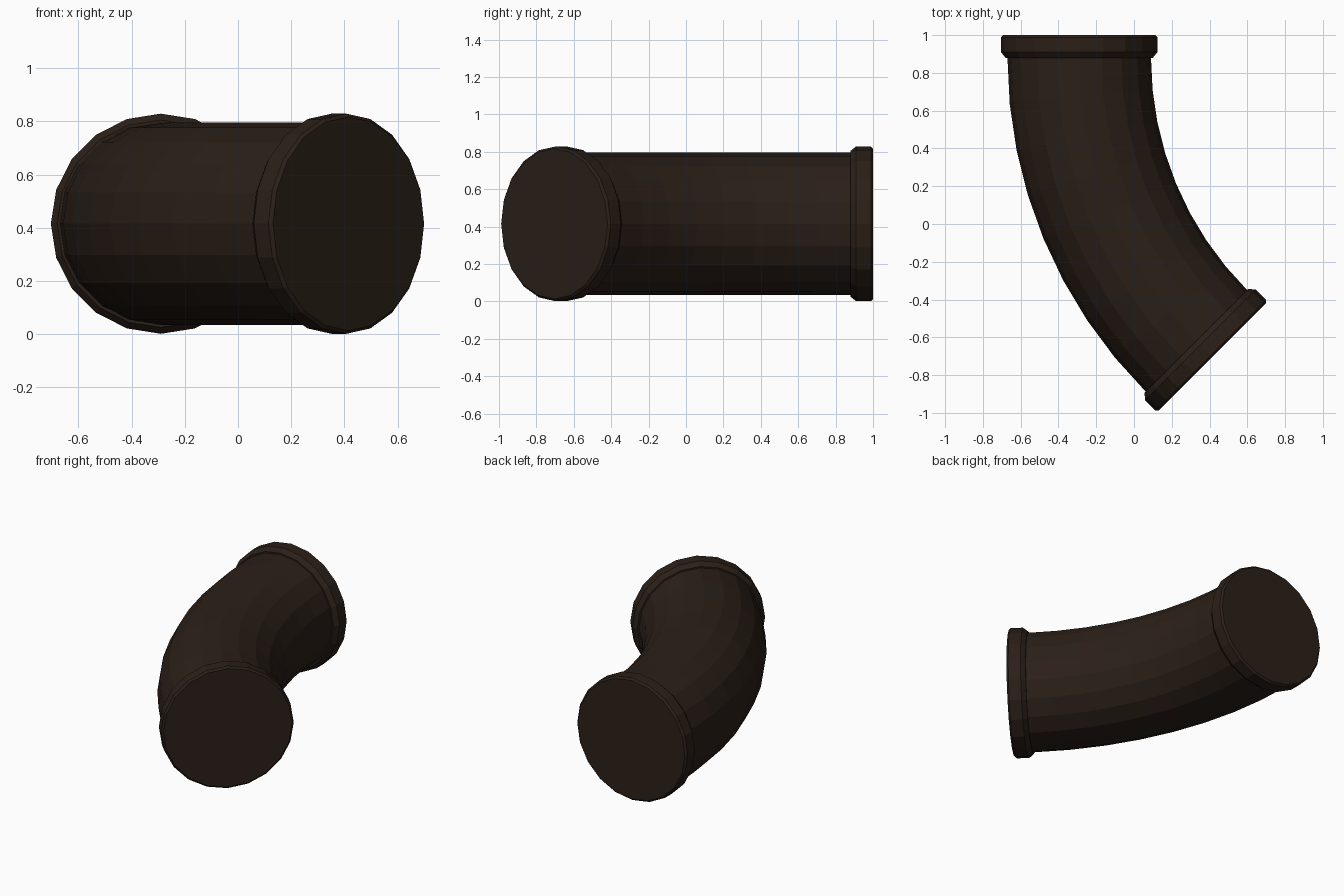
import bpy, bmesh, math
from mathutils import Vector

if "Cube" in bpy.data.objects:
    bpy.data.objects.remove(bpy.data.objects["Cube"])

SIDES = 20
Z = 0.415
TUBE_R = 0.38
BEND_R = 2.12
ARC_X, ARC_Y = -0.29 + BEND_R, 0.88
SWEEP = math.radians(45)

mat = bpy.data.materials.new("dark_brown")
mat.diffuse_color = (0.024, 0.014, 0.009, 1)
mat.use_nodes = True
mat.node_tree.nodes["Principled BSDF"].inputs["Base Color"].default_value = mat.diffuse_color


def station(angle, offset=0.0):
    """Centre and sideways direction on the bend, pushed along its tangent."""
    side = Vector((math.cos(angle), math.sin(angle), 0))
    tangent = Vector((math.sin(angle), -math.cos(angle), 0))
    centre = Vector((ARC_X, ARC_Y, Z)) - BEND_R * side + offset * tangent
    return centre, side


def loft(name, rings, cap=False):
    """Skin circular rings given as (angle, offset, radius)."""
    bm = bmesh.new()
    loops = []
    for angle, offset, r in rings:
        c, side = station(angle, offset)
        loops.append([bm.verts.new(c + r * (math.cos(a) * side + math.sin(a) * Vector((0, 0, 1))))
                      for a in (2 * math.pi * i / SIDES for i in range(SIDES))])
    for a, b in zip(loops, loops[1:]):
        for i in range(SIDES):
            j = (i + 1) % SIDES
            bm.faces.new((a[i], a[j], b[j], b[i]))
    if cap:
        bm.faces.new(loops[-1])
    bmesh.ops.recalc_face_normals(bm, faces=bm.faces)
    # an open shell can be flipped: make the first wall face point outward
    bm.faces.ensure_lookup_table()
    f = bm.faces[0]
    if f.normal.dot(f.calc_center_median() - station(rings[0][0], rings[0][1])[0]) < 0:
        bmesh.ops.reverse_faces(bm, faces=bm.faces)
    me = bpy.data.meshes.new(name)
    bm.to_mesh(me)
    bm.free()
    me.materials.append(mat)
    ob = bpy.data.objects.new(name, me)
    bpy.context.collection.objects.link(ob)


# curved pipe
STEPS = 8
loft("pipe_bend", [(SWEEP * i / STEPS, 0, TUBE_R) for i in range(STEPS + 1)])

# closed collars at both ends: (distance from pipe end, radius)
COLLAR = [(0.0, TUBE_R), (0.0, 0.39), (0.03, 0.414), (0.108, 0.414), (0.12, 0.402)]
loft("back_collar", [(0, -d, r) for d, r in COLLAR], cap=True)
loft("front_collar", [(SWEEP, d, r) for d, r in COLLAR], cap=True)
